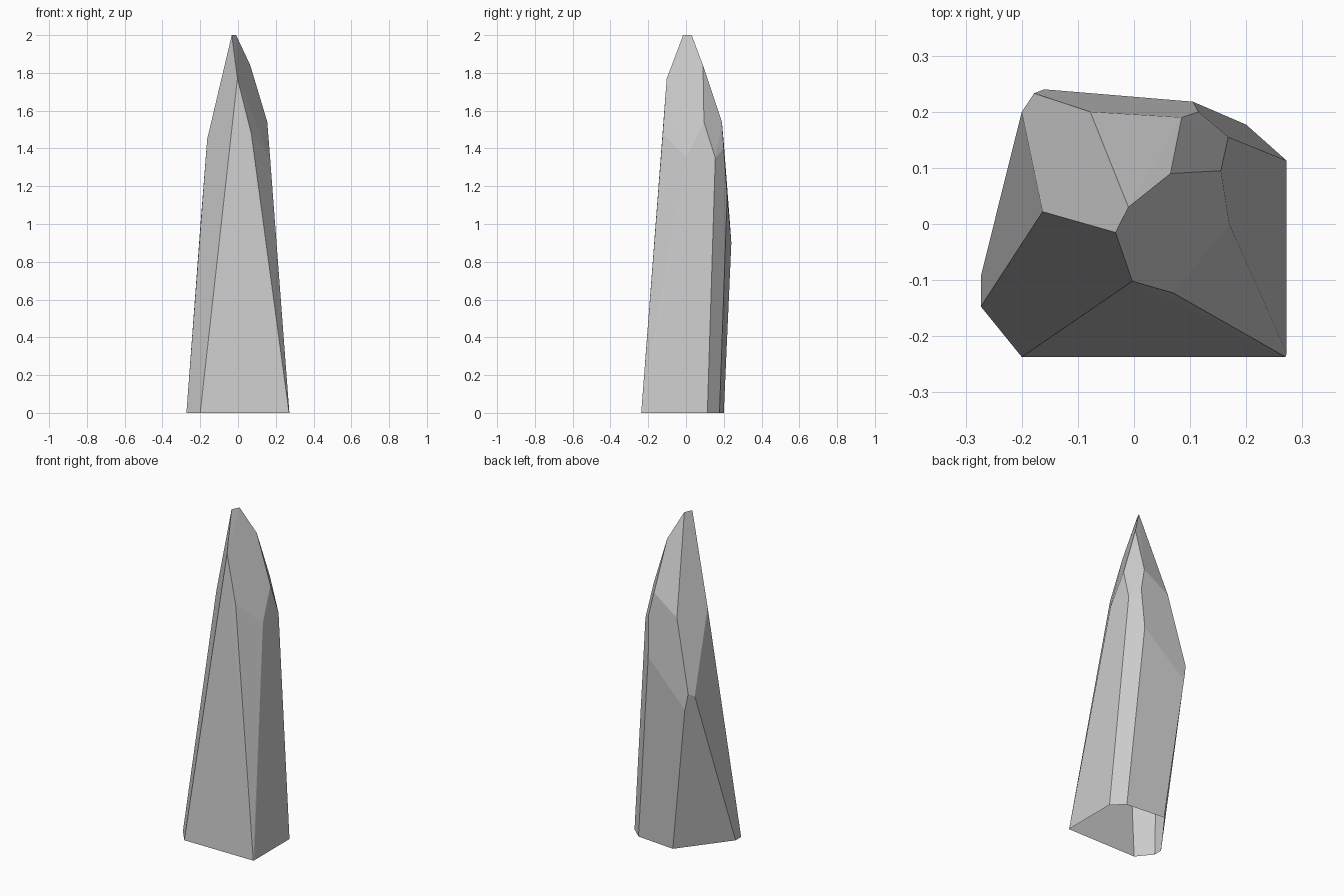
import bpy
import bmesh
import math
from mathutils import Vector

# Remove the default cube only
default_cube = bpy.data.objects.get("Cube")
if default_cube:
    bpy.data.objects.remove(default_cube, do_unlink=True)


def make_material(name, colour):
    material = bpy.data.materials.new(name)
    material.use_nodes = True
    material.diffuse_color = colour
    material.node_tree.nodes["Principled BSDF"].inputs["Base Color"].default_value = colour
    return material


# Outline of the foot, standing on the ground
foot = [(-.2, -.237), (.27, -.237), (.272, -.23), (.272, .113), (.2, .177),
        (-.05, .2), (-.273, -.093), (-.273, -.147)]

# Corners of the back bulge
bulge = [(-.2, .2, .98), (-.178, .233, 1), (-.16, .24, .9), (.105, .218, 1.15)]

# Corners of the shoulder facets
shoulder = [(.168, .155, 1.35), (.17, 0, 1.35), (.115, .2, 1.4), (-.078, .2, 1.43),
            (-.163, .022, 1.45), (.07, -.123, 1.48), (.155, .095, 1.54), (.085, .19, 1.54)]

# Corners of the chipped tip
tip = [(-.003, -.102, 1.77), (.065, .09, 1.84), (-.033, -.015, 2), (-.01, .03, 2)]


def build_shard(name, corners, material):
    """Wrap the corners in flat facets and leave the underside open."""
    bm = bmesh.new()
    for corner in corners:
        bm.verts.new(corner)
    hull = bmesh.ops.convex_hull(bm, input=bm.verts[:])
    spare = {item for key in ("geom_interior", "geom_unused") for item in hull[key]
             if isinstance(item, bmesh.types.BMVert)}
    bmesh.ops.delete(bm, geom=list(spare), context="VERTS")
    bmesh.ops.recalc_face_normals(bm, faces=bm.faces[:])

    # Open underside
    down = Vector((0, 0, -1))
    underside = [face for face in bm.faces if face.normal.dot(down) > .99]
    bmesh.ops.delete(bm, geom=underside, context="FACES_ONLY")

    # Merge nearly flat triangles into clean facets
    bmesh.ops.dissolve_limit(bm, angle_limit=math.radians(2),
                             verts=bm.verts[:], edges=bm.edges[:])
    mesh = bpy.data.meshes.new(name)
    bm.to_mesh(mesh)
    bm.free()
    mesh.materials.append(material)
    shard = bpy.data.objects.new(name, mesh)
    bpy.context.collection.objects.link(shard)
    return shard


stone = make_material("pale_grey_stone", (.6, .6, .6, 1))
ground_ring = [(x, y, 0) for x, y in foot]
build_shard("rock_spire", ground_ring + bulge + shoulder + tip, stone)
